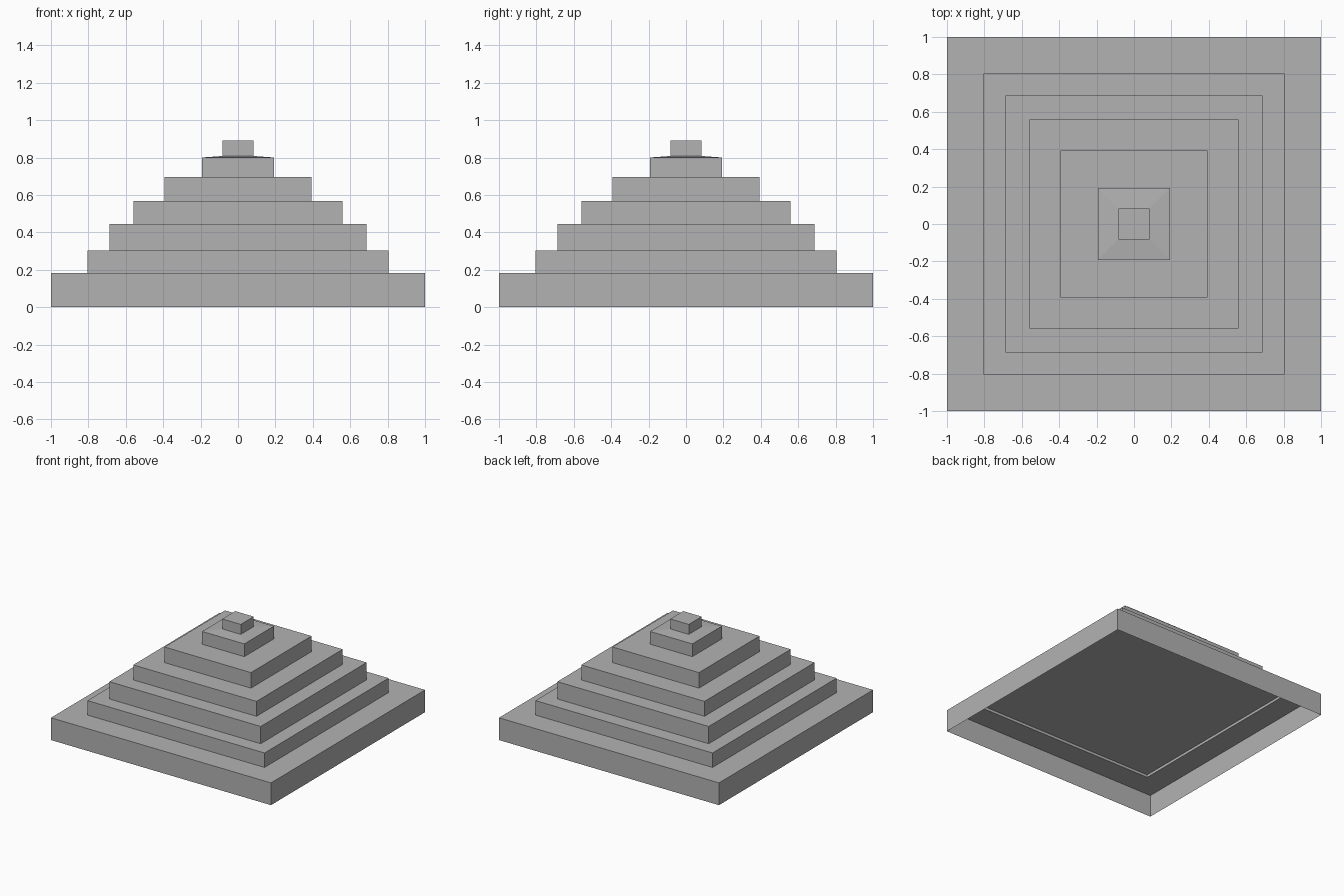
import bpy
import bmesh

cube = bpy.data.objects.get("Cube")
if cube:
    bpy.data.objects.remove(cube, do_unlink=True)

# One plain stone colour
stone = bpy.data.materials.new("grey stone")
stone.use_nodes = True
GREY = (0.45, 0.45, 0.45, 1)
stone.diffuse_color = GREY
stone.node_tree.nodes["Principled BSDF"].inputs["Base Color"].default_value = GREY


def square_shell(name, profile, closed=False):
    """Loft square rings through (half width, height) pairs, optionally capped."""
    bm = bmesh.new()
    rings = [[bm.verts.new((sx * h, sy * h, z))
              for sx, sy in ((-1, -1), (1, -1), (1, 1), (-1, 1))]
             for h, z in profile]
    for low, high in zip(rings, rings[1:]):
        for i in range(4):
            j = (i + 1) % 4
            bm.faces.new((low[i], low[j], high[j], high[i]))
    if closed:
        bm.faces.new(rings[-1])
    mesh = bpy.data.meshes.new(name)
    bm.to_mesh(mesh)
    bm.free()
    mesh.materials.append(stone)
    obj = bpy.data.objects.new(name, mesh)
    bpy.context.collection.objects.link(obj)
    return obj


# Stepped tiers: half width and top height, each with a ledge to the next
tiers = [
    ("base_tier", 1.0, 0.183),
    ("second_tier", 0.805, 0.302),
    ("third_tier", 0.688, 0.444),
    ("fourth_tier", 0.56, 0.567),
    ("fifth_tier", 0.393, 0.695),
    ("sixth_tier", 0.192, 0.80),
]
CAP_HALF, CAP_BASE, CAP_TOP = 0.084, 0.808, 0.89

bottom = 0
for n, (name, half, top) in enumerate(tiers):
    if n + 1 < len(tiers):
        ledge = (tiers[n + 1][1], top)
    else:
        ledge = (CAP_HALF, CAP_BASE)   # gently sloped roof below the cap
    square_shell(name, [(half, bottom), (half, top), ledge])
    bottom = top

# Cap block on the summit
square_shell("summit_cap", [(CAP_HALF, CAP_BASE), (CAP_HALF, CAP_TOP)], closed=True)

# Ceiling inside the hollow base, slightly recessed into the second tier
ceiling = square_shell("inner_ceiling", [(0.805, 0.205)], closed=True)
ceiling.data.flip_normals()
